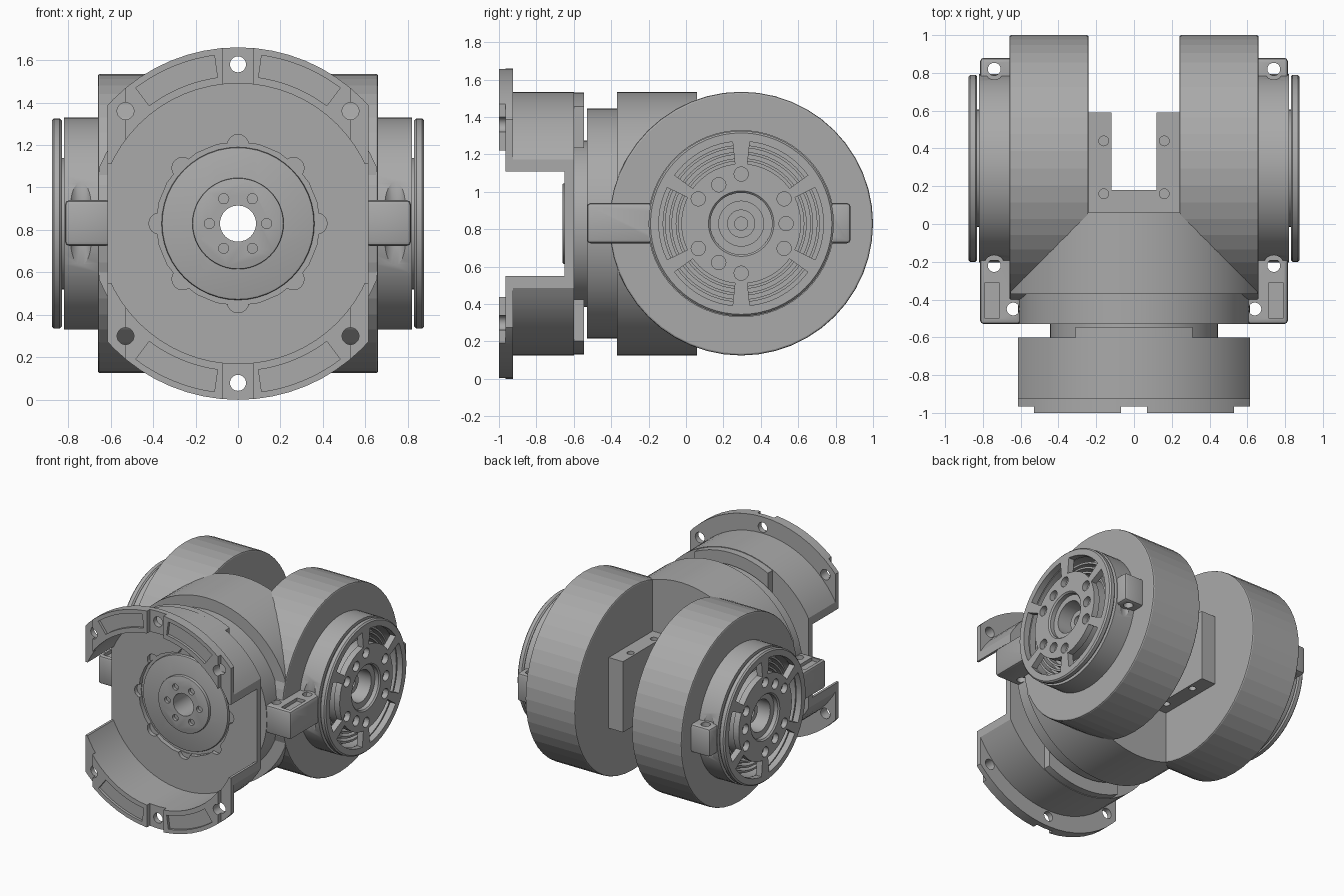
import bpy, bmesh, math
from mathutils import Matrix, Vector

old = bpy.data.objects.get("Cube")
if old:
    bpy.data.objects.remove(old, do_unlink=True)

grey = bpy.data.materials.new("machined_grey")
grey.use_nodes = True
grey.diffuse_color = (0.4, 0.4, 0.4, 1)
grey.node_tree.nodes["Principled BSDF"].inputs["Base Color"].default_value = (0.4, 0.4, 0.4, 1)

ZC = 0.83     # height of both axes
YC = 0.295    # depth of the side axis
R = 0.705     # wheel and body radius


def finish(name, bm):
    bmesh.ops.recalc_face_normals(bm, faces=bm.faces)
    me = bpy.data.meshes.new(name)
    bm.to_mesh(me)
    bm.free()
    ob = bpy.data.objects.new(name, me)
    bpy.context.collection.objects.link(ob)
    me.materials.append(grey)
    return ob


def prism(name, pts, axis, a, b):
    """Extrude a 2D outline along an axis from a to b."""
    place = {"x": lambda u, v, w: (w, u, v),
             "y": lambda u, v, w: (u, w, v),
             "z": lambda u, v, w: (u, v, w)}[axis]
    bm = bmesh.new()
    low = [bm.verts.new(place(u, v, a)) for u, v in pts]
    high = [bm.verts.new(place(u, v, b)) for u, v in pts]
    bm.faces.new(low)
    bm.faces.new(high)
    for i in range(len(pts)):
        j = (i + 1) % len(pts)
        bm.faces.new((low[i], low[j], high[j], high[i]))
    return finish(name, bm)


def circle(u, v, r, n=48):
    return [(u + r * math.cos(math.tau * i / n), v + r * math.sin(math.tau * i / n)) for i in range(n)]


def sector(u, v, r1, r2, mid, half, n=10):
    angles = [math.radians(mid - half + 2 * half * i / n) for i in range(n + 1)]
    arc = lambda r, aa: [(u + r * math.cos(t), v + r * math.sin(t)) for t in aa]
    return arc(r2, angles) + arc(r1, angles[::-1])


def polar(u, v, r, deg):
    t = math.radians(deg)
    return u + r * math.cos(t), v + r * math.sin(t)


def box(name, x1, x2, y1, y2, z1, z2):
    return prism(name, [(x1, y1), (x2, y1), (x2, y2), (x1, y2)], "z", z1, z2)


def lathe(name, profile, s, n=64):
    """Turn (radius, x) points about the side axis."""
    bm = bmesh.new()
    vs = [bm.verts.new((s * x, YC, ZC + r)) for r, x in profile]
    es = [bm.edges.new((vs[i], vs[(i + 1) % len(vs)])) for i in range(len(vs))]
    bmesh.ops.spin(bm, geom=vs + es, cent=(0, YC, ZC), axis=(1, 0, 0),
                   angle=math.tau, steps=n, use_duplicate=False)
    bmesh.ops.remove_doubles(bm, verts=bm.verts, dist=1e-4)
    return finish(name, bm)


def apply_mods(ob):
    dg = bpy.context.evaluated_depsgraph_get()
    me = bpy.data.meshes.new_from_object(ob.evaluated_get(dg))
    ob.modifiers.clear()
    ob.data = me


def combine(ob, tools, op="DIFFERENCE"):
    for t in tools:
        m = ob.modifiers.new("bool", "BOOLEAN")
        m.operation, m.solver, m.object = op, "EXACT", t
    apply_mods(ob)
    for t in tools:
        bpy.data.objects.remove(t, do_unlink=True)


def bevel(ob, w):
    m = ob.modifiers.new("bevel", "BEVEL")
    m.width, m.segments, m.limit_method, m.angle_limit = w, 2, "ANGLE", math.radians(50)
    apply_mods(ob)


def bore(ob):
    combine(ob, [prism("cut", circle(0, ZC, 0.085, 32), "y", -1.2, 0.5)])


# Front flange and cup, flattened at both sides
cup = prism("front_cup", circle(0, ZC, 0.705, 64), "y", -0.94, -0.6)
combine(cup, [prism("flange", circle(0, ZC, 0.83, 64), "y", -1, -0.925)], "UNION")
combine(cup, [box("clip", -0.615, 0.615, -2, 0, -1, 3)], "INTERSECT")
cuts = [prism("cut", circle(0, ZC, 0.66, 64), "y", -1.1, -0.65),
        box("cut", -1, 1, -1.1, -0.65, ZC - 0.28, ZC + 0.28),
        box("cut", -0.07, 0.07, -1.1, -0.965, -0.2, 2),
        box("cut", 0.53, 0.8, -1.1, -0.965, -0.2, 2),
        box("cut", -0.8, -0.53, -1.1, -0.965, -0.2, 2),
        prism("cut", circle(0, ZC, 0.385, 24), "y", -0.8, -0.615)]
cuts += [prism("cut", circle(*polar(0, ZC, 0.37, 45 * i), 0.05, 16), "y", -0.8, -0.62) for i in range(8)]
for up in (1, -1):
    cuts.append(prism("cut", circle(0, ZC + up * 0.75, 0.038, 20), "y", -1.1, -0.8))
    for s in (1, -1):
        cuts.append(prism("cut", circle(s * 0.53, ZC + up * 0.53, 0.04, 20), "y", -1.1, -0.5))
        mid = 90 - s * 22.5 if up > 0 else 270 + s * 22.5
        cuts.append(prism("cut", sector(0, ZC, 0.695, 0.8, mid, 14.5), "y", -1.1, -0.98))
combine(cup, cuts)
bore(cup)

# Output hub inside the cup
plate = prism("hub_plate", circle(0, ZC, 0.36), "y", -0.637, -0.56)
bevel(plate, 0.01)
bore(plate)
disc = prism("hub_disc", circle(0, ZC, 0.215), "y", -0.66, -0.6)
bevel(disc, 0.006)
combine(disc, [prism("cut", circle(*polar(0, ZC, 0.135, 60 * i), 0.024, 14), "y", -0.8, -0.63) for i in range(6)])
bore(disc)

# Neck, stop tabs and stepped body
neck = prism("neck", circle(0, ZC, 0.445), "y", -0.61, -0.5)
bore(neck)
for name, mid in (("upper_stop_tab", 90), ("lower_stop_tab", 270)):
    tab = prism(name, sector(0, ZC, 0.51, 0.7, mid, 40, 16), "y", -0.61, -0.545)
    combine(tab, [box("clip", -0.31, 0.31, -1, 0, -1, 3)], "INTERSECT")
ring = prism("body_collar", circle(0, ZC, 0.615, 64), "y", -0.53, -0.35)
bore(ring)
body = prism("body_core", circle(0, ZC, R, 64), "y", -0.37, 0.06)
combine(body, [box("clip", -0.655, 0.655, -1, 1, -1, 3)], "INTERSECT")
bore(body)

# U-shaped bracket between the wheels
bracket = box("cable_bracket", -0.25, 0.25, 0.04, 0.59, ZC - 0.27, ZC + 0.27)
cuts = [box("cut", -0.12, 0.12, 0.18, 1, 0, 2)]
cuts += [prism("cut", circle(s * 0.16, y, 0.026, 16), "z", z - 0.1, z + 0.1)
         for s in (1, -1) for y in (0.16, 0.44) for z in (ZC - 0.27, ZC + 0.27)]
combine(bracket, cuts)
bore(bracket)

# Side assemblies
wheels = []
for side, s in (("left", 1), ("right", -1)):
    wheel = prism(side + "_wheel", circle(YC, ZC, R, 48), "x", s * 0.24, s * 0.66)
    bevel(wheel, 0.01)
    wheels.append(wheel)

    # Drum with concentric inner ribs and a stepped shaft
    prof = [(0, 0.64), (0.5, 0.64), (0.5, 0.82), (0.445, 0.82), (0.445, 0.73)]
    for r in (0.42, 0.385, 0.35):
        prof += [(r, 0.73), (r, 0.79), (r - 0.015, 0.79), (r - 0.015, 0.73)]
    prof += [(0.31, 0.73), (0.31, 0.835), (0.12, 0.835), (0.12, 0.7), (0.075, 0.7),
             (0.075, 0.76), (0.035, 0.76), (0.035, 0.68), (0, 0.68)]
    drum = lathe(side + "_drum", prof, s)
    reliefs = [prism("cut", circle(s * 0.74, y, 0.055, 20), "z", z1, z2)
               for y in (-0.22, 0.82) for z1, z2 in ((0.94, 1.04), (0.62, 0.725))]
    combine(drum, reliefs)

    # Spoked end cap
    cap = lathe(side + "_end_cap", [(0.165, 0.83), (0.485, 0.83), (0.495, 0.84), (0.495, 0.867),
                                    (0.485, 0.877), (0.175, 0.877), (0.165, 0.867)], s)
    ends = sorted((s * 0.8, s * 0.95))
    cuts = [prism("cut", sector(YC, ZC, 0.32, 0.44, 60 * i, 24 if i % 3 else 26), "x", *ends) for i in range(6)]
    cuts += [prism("cut", circle(*polar(YC, ZC, 0.265, 60 * i + 30), 0.038, 18), "x", *ends) for i in range(6)]
    cuts += [prism("cut", circle(*polar(YC, ZC, 0.24, 120 * i), 0.038, 18), "x", *ends) for i in range(3)]
    combine(cap, cuts)

    # Clamp bar running past the drum
    bar = box(side + "_clamp_bar", s * 0.6, s * 0.815, -0.53, 0.88, 0.725, 0.94)
    bevel(bar, 0.02)
    cuts = [prism("cut", circle(s * x, y, 0.034, 18), "z", 0.5, 1.2)
            for x, y in ((0.74, 0.82), (0.74, -0.22), (0.64, -0.45))]
    cuts.append(box("cut", s * 0.715, s * 0.79, -0.5, -0.31, 0.915, 1))
    cuts.append(prism("cut", circle(YC, ZC, 0.48), "x", *sorted((s * 0.5, s * 0.95))))
    combine(bar, cuts)

# Smooth shading on turned parts, facets on the wheels
bpy.ops.object.select_all(action="DESELECT")
for ob in bpy.context.collection.objects:
    if ob.type == "MESH" and ob not in wheels and grey.name in ob.data.materials:
        ob.select_set(True)
        bpy.context.view_layer.objects.active = ob
bpy.ops.object.shade_smooth_by_angle(angle=math.radians(30))
